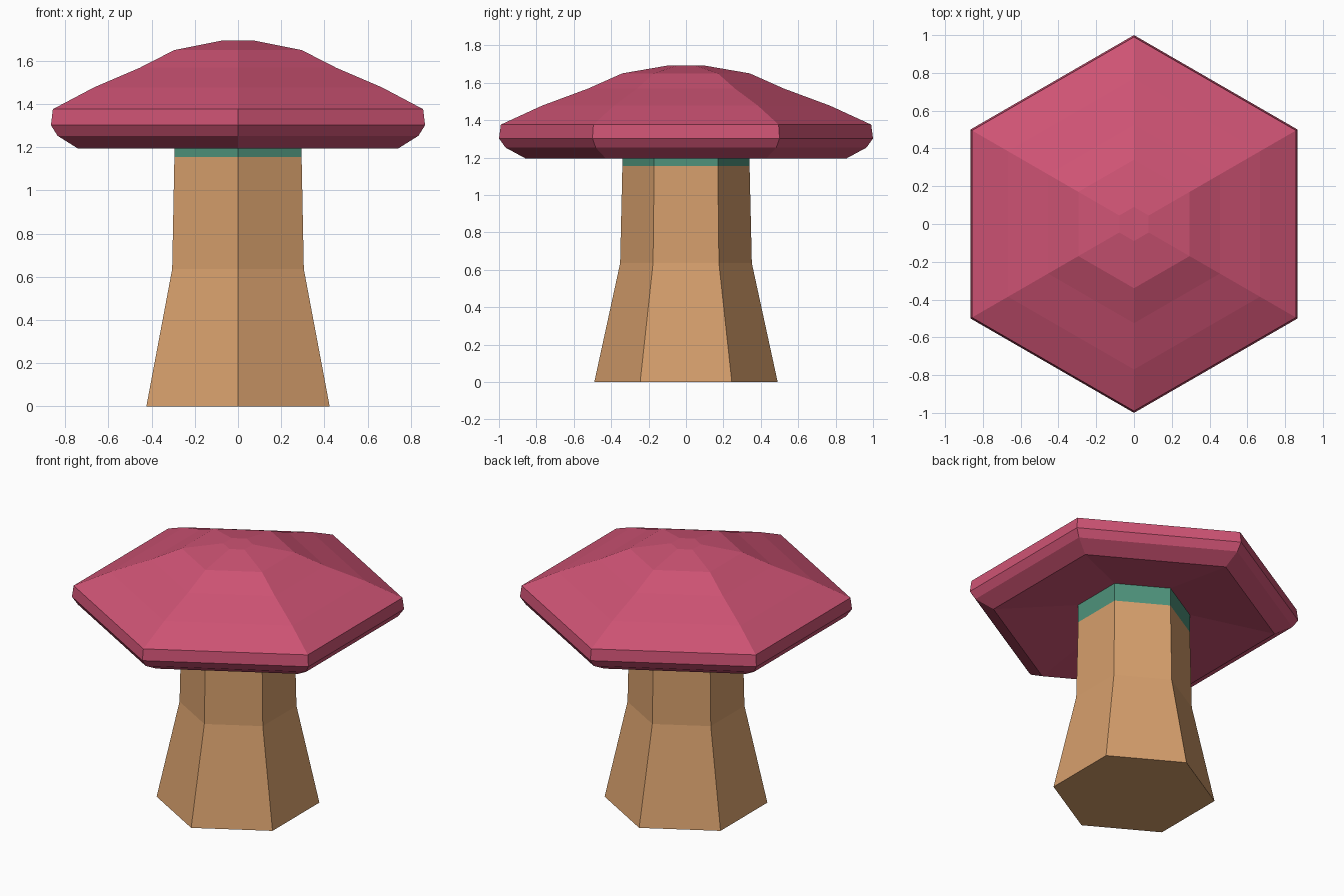
import bpy, bmesh, math

if "Cube" in bpy.data.objects:
    bpy.data.objects.remove(bpy.data.objects["Cube"])

SIDES = 6


def srgb(r, g, b):
    lin = lambda c: c / 12.92 if c <= 0.04045 else ((c + 0.055) / 1.055) ** 2.4
    return (lin(r / 255), lin(g / 255), lin(b / 255), 1.0)


def material(name, colour):
    mat = bpy.data.materials.new(name)
    mat.diffuse_color = colour
    mat.use_nodes = True
    mat.node_tree.nodes["Principled BSDF"].inputs["Base Color"].default_value = mat.diffuse_color
    return mat


def hex_lathe(name, profile, materials, cap_ends=True):
    """Six-sided turned solid from (radius, z) points; corners point along y."""
    bm = bmesh.new()
    rings = []
    for r, z in profile:
        rings.append([bm.verts.new((r * math.cos(a), r * math.sin(a), z))
                      for a in (math.pi / 2 + i * math.tau / SIDES for i in range(SIDES))])
    for low, high in zip(rings, rings[1:]):
        for i in range(SIDES):
            j = (i + 1) % SIDES
            bm.faces.new((low[i], low[j], high[j], high[i]))
    if cap_ends:
        bm.faces.new(rings[0])
        bm.faces.new(rings[-1])
    bmesh.ops.recalc_face_normals(bm, faces=bm.faces)
    mesh = bpy.data.meshes.new(name)
    bm.to_mesh(mesh)
    bm.free()
    for mat in materials:
        mesh.materials.append(mat)
    obj = bpy.data.objects.new(name, mesh)
    bpy.context.collection.objects.link(obj)
    return obj


pink = material("cap_pink", srgb(206, 83, 116))
tan = material("stem_tan", srgb(214, 159, 108))
teal = material("collar_teal", srgb(78, 146, 123))

# Stem: flared foot, straight neck and a teal collar under the cap
stem = hex_lathe("stem", [(0.49, 0), (0.352, 0.635), (0.34, 1.155), (0.34, 1.275)],
                 [tan, teal])
for face in stem.data.polygons:
    if face.center.z > 1.16:
        face.material_index = 1

# Cap: hollowed underside, bevelled rim, sloping roof and small flat top
hex_lathe("cap", [(0.335, 1.275), (0.856, 1.194), (0.965, 1.253), (1.0, 1.302),
                  (0.99, 1.376), (0.77, 1.477), (0.525, 1.568), (0.34, 1.65),
                  (0.09, 1.693)], [pink])
